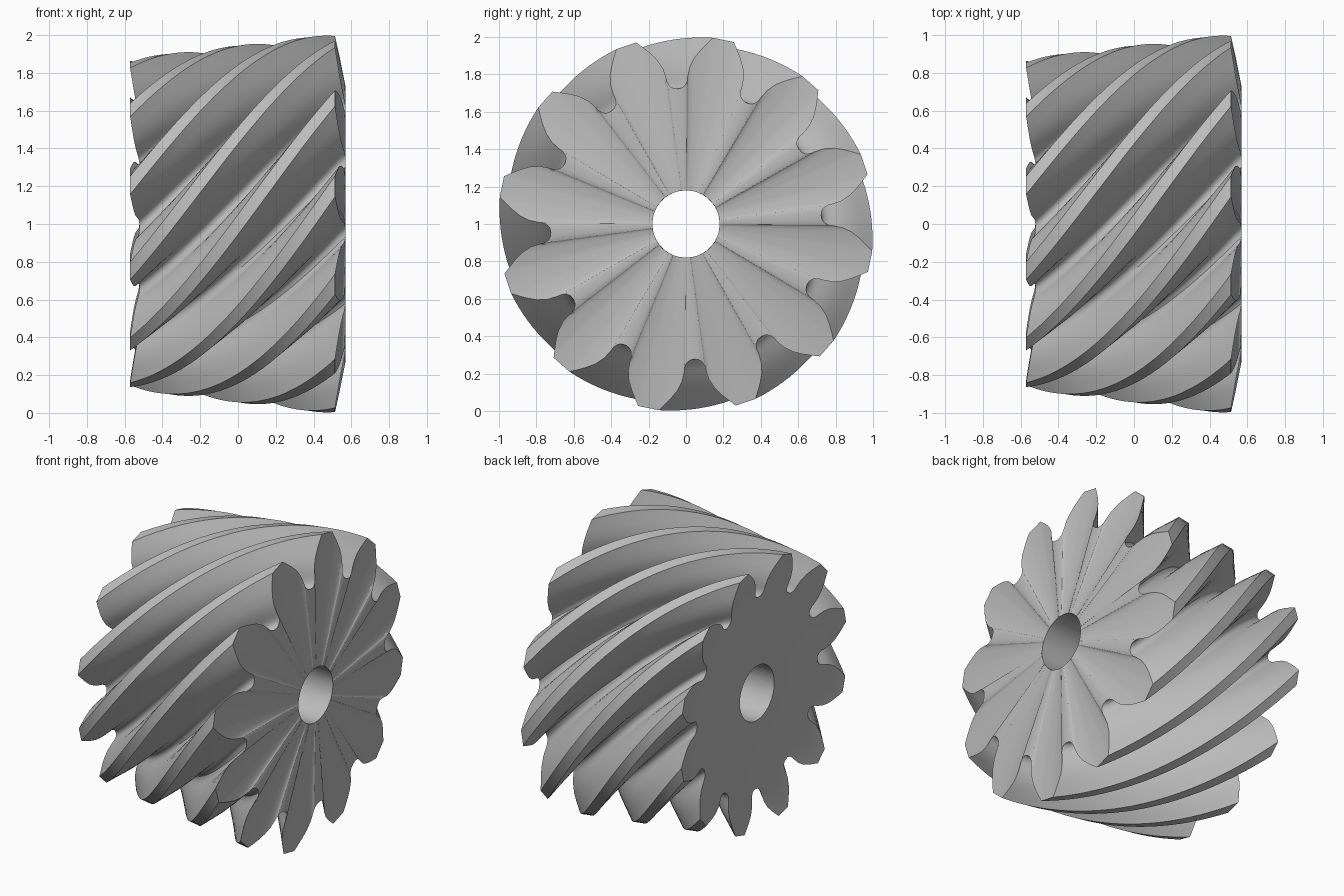
import bpy
import bmesh
from math import radians, sin, cos

cube = bpy.data.objects.get("Cube")
if cube:
    bpy.data.objects.remove(cube, do_unlink=True)

TEETH = 12
SECTIONS = 36
TWIST = 88          # helix angle from end to end, degrees
PHASE = 78.5        # tooth direction at the large end, degrees
SMALL_END = 0.872   # scale of the small end
BORE = 0.18
ROOT = 0.724
DISH = 0.2          # slope of the tooth ends

# Half tooth: angle from the tooth centre and radius, tip to valley
half = [(3.2, 1.006), (4.9, 0.97), (6.6, 0.935), (8.6, 0.89), (10.1, 0.84),
        (10.8, 0.79), (11, 0.765), (11.8, 0.742), (13.2, 0.728)]
tooth = [(-a, r) for a, r in reversed(half)] + half + [(15, ROOT)]
outline = [(a + i * 360 / TEETH, r) for i in range(TEETH) for a, r in tooth]


def place(bm, x, r, degrees):
    t = radians(degrees)
    return bm.verts.new((x, r * cos(t), 1 + r * sin(t)))


def bridge(bm, a, b):
    n = len(a)
    for i in range(n):
        j = (i + 1) % n
        bm.faces.new((a[i], a[j], b[j], b[i]))


# Twisted, tapered teeth and a round bore
bm = bmesh.new()
outer, inner = [], []
for k in range(SECTIONS + 1):
    s = k / SECTIONS
    scale = SMALL_END + (1 - SMALL_END) * s
    turn = PHASE + TWIST * (1 - s)
    tip_x = -0.57 + 1.085 * s
    outer.append([place(bm, tip_x + DISH * scale * (1 - r), r * scale, a + turn)
                  for a, r in outline])
    bore_x = tip_x + DISH * scale * (1 - ROOT)
    inner.append([place(bm, bore_x, BORE, a + turn) for a, r in outline])

for k in range(SECTIONS):
    bridge(bm, outer[k], outer[k + 1])
    bridge(bm, inner[k + 1], inner[k])

# Large end: creased fan from the bore to the teeth
bridge(bm, outer[-1], inner[-1])

# Small end: tooth cone around a plain disc
rim_r = 0.7
rim_x = -0.57 + DISH * SMALL_END * (1 - rim_r)
rim = [place(bm, rim_x, rim_r * SMALL_END, a + PHASE + TWIST) for a, r in outline]
bridge(bm, rim, outer[0])
bridge(bm, inner[0], rim)
bmesh.ops.recalc_face_normals(bm, faces=bm.faces)

mesh = bpy.data.meshes.new("helical_gear")
bm.to_mesh(mesh)
bm.free()
gear = bpy.data.objects.new("helical_gear", mesh)
bpy.context.collection.objects.link(gear)

# Plain grey metal
grey = bpy.data.materials.new("plain_grey")
grey.use_nodes = True
colour = (0.5, 0.5, 0.5, 1)
grey.diffuse_color = colour
grey.node_tree.nodes["Principled BSDF"].inputs["Base Color"].default_value = colour
mesh.materials.append(grey)

bpy.ops.object.select_all(action="DESELECT")
gear.select_set(True)
bpy.context.view_layer.objects.active = gear
bpy.ops.object.shade_smooth_by_angle(angle=radians(35))
